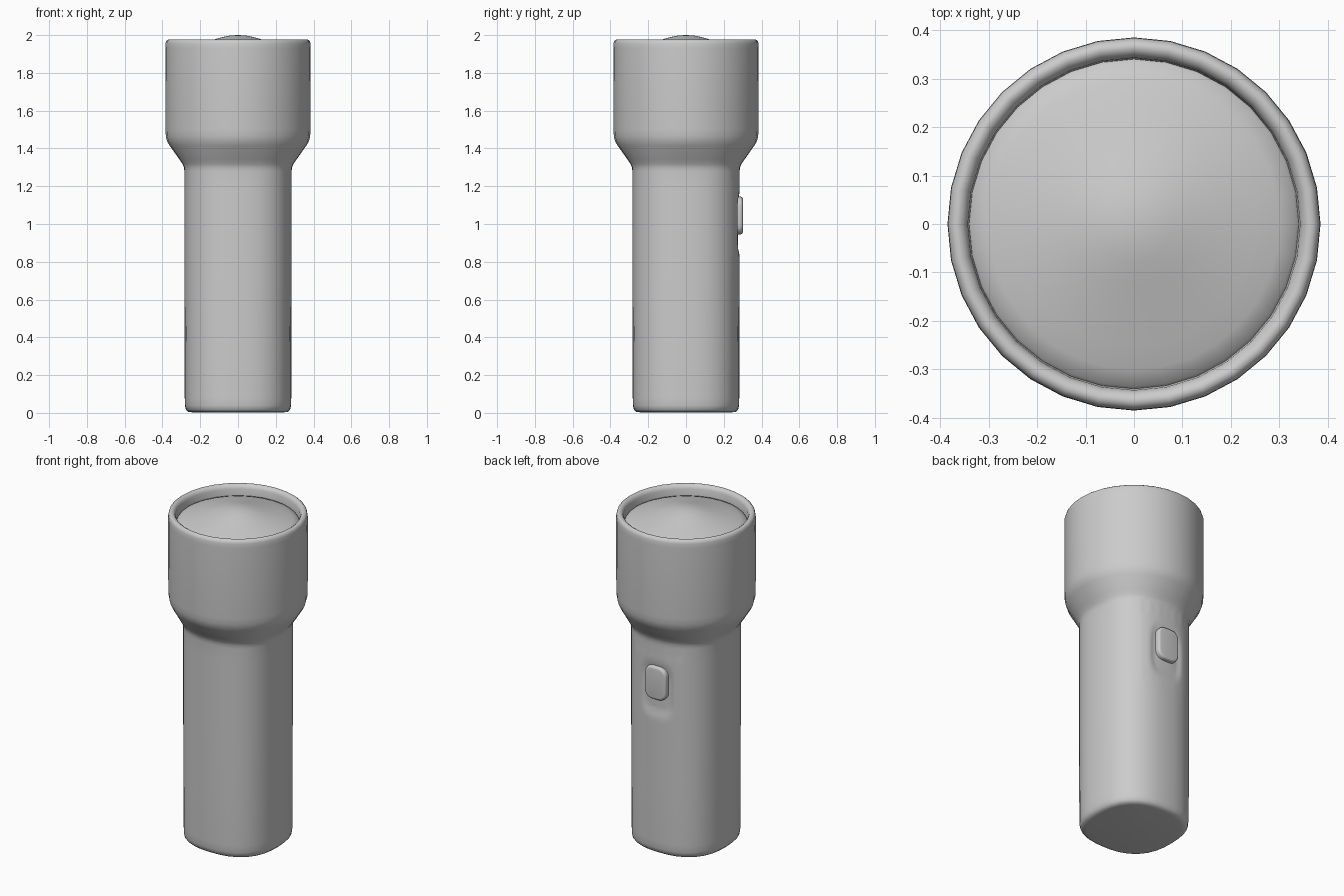
import bpy, bmesh
from math import cos, sin, pi

if "Cube" in bpy.data.objects:
    bpy.data.objects.remove(bpy.data.objects["Cube"])

SIDES = 32
SQUARE = 2.5          # superellipse power of the handle (2 = round)


def radius_factor(x, y, n):
    return 1 / (abs(x) ** n + abs(y) ** n) ** (1 / n)


def loft(bm, profile):
    """Rings from (radius, z, power); a zero radius closes with one point."""
    rings = []
    for r, z, n in profile:
        if r == 0:
            rings.append([bm.verts.new((0, 0, z))])
            continue
        ring = []
        for i in range(SIDES):
            c, s = cos(2 * pi * i / SIDES), sin(2 * pi * i / SIDES)
            k = r * radius_factor(c, s, n)
            ring.append(bm.verts.new((c * k, s * k, z)))
        rings.append(ring)
    for a, b in zip(rings, rings[1:]):
        for i in range(SIDES):
            j = (i + 1) % SIDES
            if len(a) == 1:
                bm.faces.new((a[0], b[j], b[i]))
            elif len(b) == 1:
                bm.faces.new((a[i], a[j], b[0]))
            else:
                bm.faces.new((a[i], a[j], b[j], b[i]))


def finish(name, bm, angle=50):
    bmesh.ops.recalc_face_normals(bm, faces=bm.faces)
    me = bpy.data.meshes.new(name)
    bm.to_mesh(me)
    bm.free()
    ob = bpy.data.objects.new(name, me)
    bpy.context.collection.objects.link(ob)
    bpy.ops.object.select_all(action='DESELECT')
    ob.select_set(True)
    bpy.context.view_layer.objects.active = ob
    bpy.ops.object.shade_smooth_by_angle(angle=angle * pi / 180)
    return ob


# Handle, neck and head as one skin
handle = [(0, 0.003), (0.245, 0.003), (0.264, 0.006), (0.276, 0.018), (0.281, 0.04), (0.282, 0.08)]
handle += [(0.283, 0.4)] + [(0.284, 0.7 + 0.1 * i) for i in range(6)] + [(0.284, 1.28)]
profile = [(r, z, SQUARE) for r, z in handle]
profile += [(0.286, 1.30, 2.45), (0.293, 1.317, 2.4), (0.309, 1.34, 2.3),
            (0.362, 1.415, 2.05), (0.375, 1.437, 2), (0.382, 1.465, 2), (0.384, 1.5, 2)]
profile += [(r, z, 2) for r, z in [(0.385, 1.93), (0.384, 1.955), (0.380, 1.969),
            (0.371, 1.976), (0.361, 1.976), (0.350, 1.969), (0.343, 1.953), (0.340, 1.905)]]
bm = bmesh.new()
loft(bm, profile)
bmesh.ops.recalc_face_normals(bm, faces=bm.faces)


# Finer mesh behind the switch, pressed into a shallow recess
def near_switch(f):
    c = f.calc_center_median()
    return c.y > 0.2 and abs(c.x) < 0.17 and 0.75 < c.z < 1.25


edges = {e for f in bm.faces if near_switch(f) for e in f.edges}
bmesh.ops.subdivide_edges(bm, edges=list(edges), cuts=3, use_grid_fill=True)
for v in bm.verts:
    x, y, z = v.co
    if y > 0.2 and abs(x) < 0.2 and 0.79 < z < 1.21:
        k = 0.284 * radius_factor(x, y, SQUARE)
        v.co.x, v.co.y = x * k, y * k
        q = ((x / 0.115) ** 4 + ((z - 1.0) / 0.17) ** 4) ** 0.25
        t = min(max((1 - q) / 0.3, 0), 1)
        v.co.y -= 0.010 * t * t * (3 - 2 * t)
finish("body_and_head", bm)

# Domed lens
bm = bmesh.new()
loft(bm, [(r, z, 2) for r, z in [(0.342, 1.905), (0.335, 1.916), (0.30, 1.929), (0.25, 1.943),
     (0.19, 1.959), (0.13, 1.976), (0.08, 1.990), (0.04, 1.998), (0, 2.0)]])
for f in bm.faces:
    f.normal_update()
finish("lens", bm)

# Switch button on the back
bm = bmesh.new()
bmesh.ops.create_cube(bm, size=1)
for v in bm.verts:
    v.co = (v.co.x * 0.145, 0.271 + v.co.y * 0.06, 1.045 + v.co.z * 0.2)
upright = [e for e in bm.edges if abs(e.verts[0].co.y - e.verts[1].co.y) > 0.01]
bmesh.ops.bevel(bm, geom=upright, offset=0.05, segments=5, profile=0.5, affect='EDGES')
outer = [e for e in bm.edges if all(v.co.y > 0.29 for v in e.verts)]
bmesh.ops.bevel(bm, geom=outer, offset=0.014, segments=4, profile=0.5, affect='EDGES')
finish("switch_button", bm)
